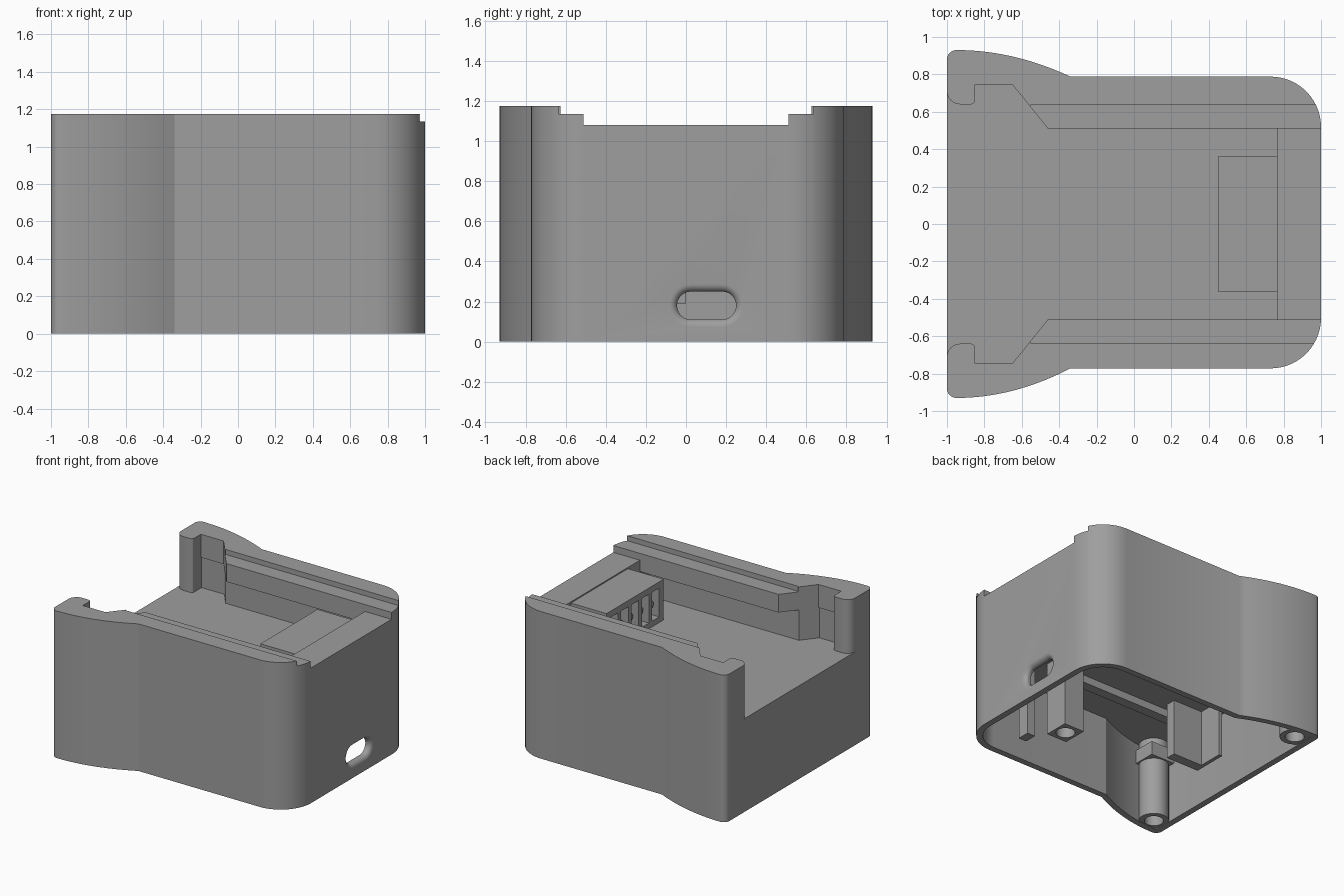
import bpy, bmesh, math

if "Cube" in bpy.data.objects:
    bpy.data.objects.remove(bpy.data.objects["Cube"])

GREY = bpy.data.materials.new("plain_grey")
GREY.diffuse_color = (0.345, 0.345, 0.345, 1)
GREY.use_nodes = True
GREY.node_tree.nodes["Principled BSDF"].inputs["Base Color"].default_value = GREY.diffuse_color
FLOOR, CEILING, TOP = 0.745, 0.64, 1.175


def prism(name, points, z0, z1):
    """Extrude a flat outline between two heights."""
    bm = bmesh.new()
    face = bm.faces.new([bm.verts.new((x, y, z0)) for x, y in points])
    ext = bmesh.ops.extrude_face_region(bm, geom=[face])["geom"]
    for v in ext:
        if isinstance(v, bmesh.types.BMVert):
            v.co.z = z1
    bmesh.ops.recalc_face_normals(bm, faces=bm.faces)
    return finish(name, bm)


def finish(name, bm):
    mesh = bpy.data.meshes.new(name)
    bm.to_mesh(mesh)
    bm.free()
    mesh.materials.append(GREY)
    obj = bpy.data.objects.new(name, mesh)
    bpy.context.collection.objects.link(obj)
    return obj


def box(name, x0, x1, y0, y1, z0, z1):
    return prism(name, [(x0, y0), (x1, y0), (x1, y1), (x0, y1)], z0, z1)


def arc(cx, cy, r, a0, a1, n):
    return [(cx + r * math.cos(math.radians(a0 + (a1 - a0) * i / n)),
             cy + r * math.sin(math.radians(a0 + (a1 - a0) * i / n))) for i in range(n + 1)]


def cut(target, cutter):
    mod = target.modifiers.new("cut", 'BOOLEAN')
    mod.operation, mod.solver, mod.object = 'DIFFERENCE', 'EXACT', cutter
    bpy.context.view_layer.objects.active = target
    bpy.ops.object.modifier_apply(modifier=mod.name)
    bpy.data.objects.remove(cutter)


def smooth(obj):
    bpy.ops.object.select_all(action='DESELECT')
    obj.select_set(True)
    bpy.context.view_layer.objects.active = obj
    bpy.ops.object.shade_smooth_by_angle(angle=math.radians(25))


def half_outline(side, t):
    """Half of the plan from the flared end to the rounded end, inset by t."""
    flare = 0.93 - side
    pts = arc(-0.95, 0.88, 0.05 - t * 0.6, 180, 90, 6)
    pts = [(x + t * 0.4, y - t * 0.4) for x, y in pts]
    for i in range(1, 15):
        u = i / 14
        pts.append((-0.95 + 0.61 * u, 0.93 - flare * u * u - t))
    return pts + arc(0.73, side - 0.27, 0.27 - t, 90, 0, 14)


def outline(t):
    return half_outline(0.788, t) + [(x, -y) for x, y in reversed(half_outline(0.772, t))]


def mirrored(pts):
    return pts + [(x, -y) for x, y in reversed(pts)]


# Shell, open underneath
body = prism("case_body", outline(0), 0, TOP)
cut(body, prism("cavity", outline(0.05), -0.1, CEILING))

# Sliding dock: open end with pillars, notches and slanted lead-ins, undercut rails
pillar = ([(-1.1, 0.71)] + arc(-0.93, 0.71, 0.07, 180, 270, 6)
          + arc(-0.87, 0.66, 0.02, 270, 360, 3))
upper = pillar + [(-0.85, 0.745), (-0.65, 0.745), (-0.46, 0.51), (0.765, 0.51)]
lower = pillar + [(-0.85, 0.755), (-0.65, 0.755), (-0.553, 0.635), (0.765, 0.635)]
cut(body, prism("upper_dock_cut", mirrored(upper), 0.99, 1.4))
cut(body, prism("lower_dock_cut", mirrored(lower), FLOOR, 0.99))
# Step above the rails and the end ledge
cut(body, box("step_cut", -0.553, 1.1, -0.635, 0.635, 1.135, 1.4))
cut(body, box("ledge_cut", 0.7, 1.1, -0.51, 0.51, 1.08, 1.4))

# Port opening with a rounded lip on the outer face
rings = [(0.80, 0.07)]
for i in range(7):
    a = math.radians(20 + 70 * i / 6)
    rings.append((0.96 + 0.04 * math.sin(a), 0.0676 + 0.04 * (1 - math.cos(a))))
rings.append((1.05, 0.1076))
bm = bmesh.new()
loops = []
for x, r in rings:
    pts = arc(0.18, 0.18, r, -90, 90, 12) + arc(0.025, 0.18, r, 90, 270, 12)
    loops.append([bm.verts.new((x, y, z)) for y, z in pts])
for a, b in zip(loops, loops[1:]):
    for i in range(len(a)):
        j = (i + 1) % len(a)
        bm.faces.new((a[i], a[j], b[j], b[i]))
bm.faces.new(loops[0])
bm.faces.new(loops[-1])
bmesh.ops.recalc_face_normals(bm, faces=bm.faces)
cut(body, finish("port_cut", bm))
smooth(body)

# Contact block with slots and round contacts
block = box("contact_block", 0.45, 0.765, -0.36, 0.36, FLOOR, 1.07)
for i in range(5):
    y = -0.26 + 0.13 * i
    cut(block, box("slot", 0.4, 0.68, y - 0.045, y + 0.045, 0.79, 1.02))
    bpy.ops.mesh.primitive_cylinder_add(vertices=16, radius=0.03, depth=0.2,
                                        location=(0.59, y, 0.89), rotation=(0, math.pi / 2, 0))
    pin = bpy.context.object
    pin.name = "contact_pin"
    pin.data.materials.append(GREY)
    smooth(pin)

# Screw bosses in the flared corners, with corner blocks above
for s in (1, -1):
    boss = prism("screw_boss", arc(-0.86, 0.8 * s, 0.11, 0, 348.75, 31), 0.005, 0.65)
    cut(boss, prism("screw_hole", arc(-0.86, 0.8 * s, 0.07, 0, 345, 23), -0.1, 0.35))
    smooth(boss)
    box("corner_block", -0.96, -0.74, *sorted((0.68 * s, 0.86 * s)), 0.47, 0.58)

# Board posts beside the port
post = box("board_post", 0.32, 0.5, -0.39, -0.19, 0.05, 0.65)
cut(post, prism("post_hole", arc(0.41, -0.29, 0.07, 0, 345, 23), -0.1, 0.3))
smooth(post)
box("thin_post", 0.55, 0.62, -0.57, -0.47, 0.05, 0.65)

# Ceiling rib and angled hanging bracket
box("ceiling_rib", -0.75, 0.4, -0.42, -0.34, 0.58, 0.65)
prism("hanging_bracket", [(-0.84, -0.28), (-0.55, -0.28), (-0.55, -0.2), (-0.81, -0.2),
                          (-0.81, 0), (-0.84, 0)], 0.19, 0.65)
